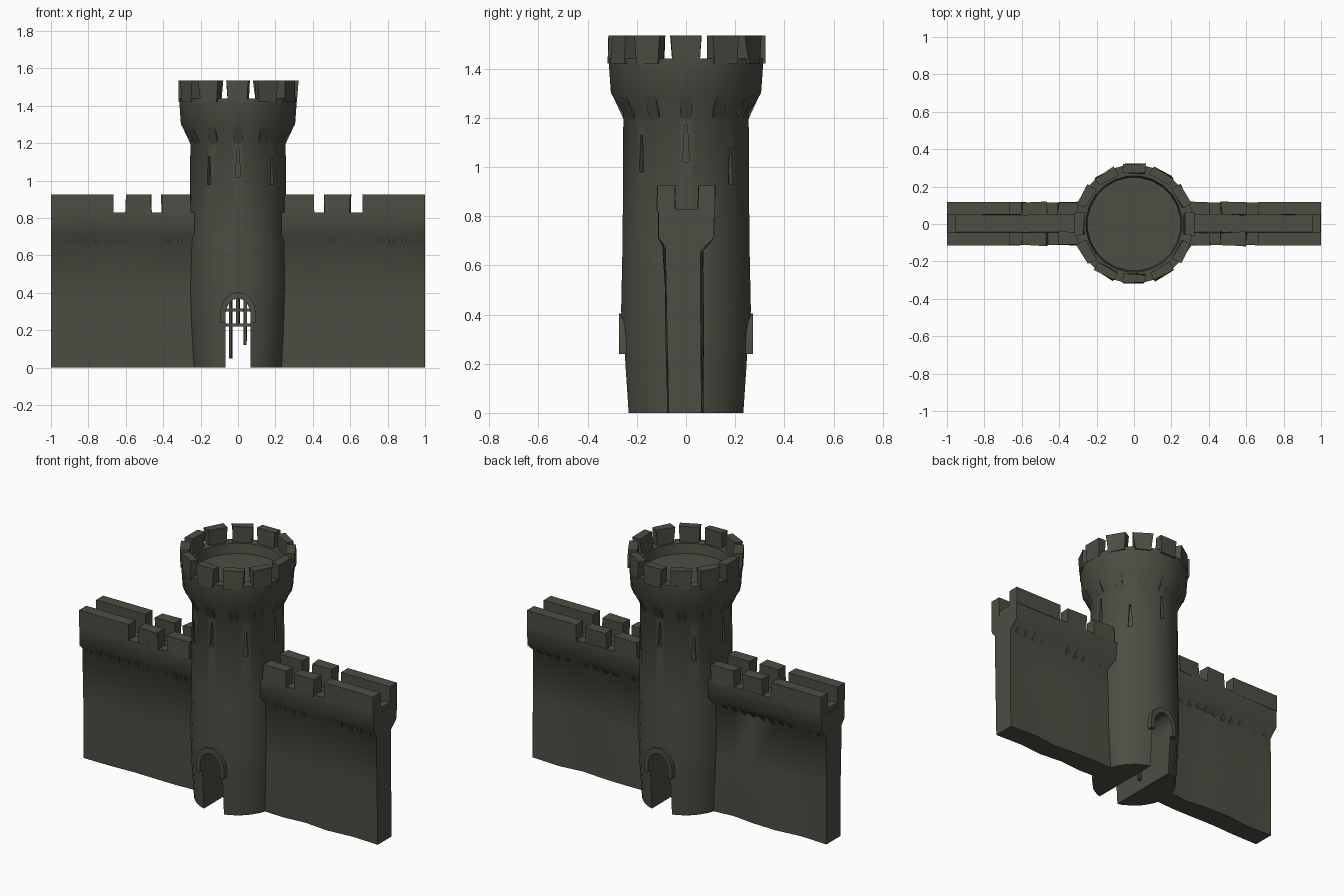
import bpy, bmesh, math, random
from mathutils import Matrix, Vector

random.seed(4)
if "Cube" in bpy.data.objects:
    bpy.data.objects.remove(bpy.data.objects["Cube"])

stone = bpy.data.materials.new("dark olive stone")
stone.use_nodes = True
COLOUR = (0.075, 0.073, 0.056, 1)
stone.diffuse_color = COLOUR
bsdf = next(n for n in stone.node_tree.nodes if n.type == "BSDF_PRINCIPLED")
bsdf.inputs["Base Color"].default_value = COLOUR
bsdf.inputs["Roughness"].default_value = 0.9


def finish(name, bm, angle=35):
    bmesh.ops.recalc_face_normals(bm, faces=bm.faces)
    me = bpy.data.meshes.new(name)
    bm.to_mesh(me)
    bm.free()
    me.materials.append(stone)
    ob = bpy.data.objects.new(name, me)
    bpy.context.collection.objects.link(ob)
    smooth(ob, angle)
    return ob


def smooth(ob, angle):
    bpy.ops.object.select_all(action="DESELECT")
    ob.select_set(True)
    bpy.context.view_layer.objects.active = ob
    bpy.ops.object.shade_smooth_by_angle(angle=math.radians(angle))


def loft(bm, rings, caps=True):
    """Join equal closed rings of points; close both ends."""
    vs = [[bm.verts.new(p) for p in r] for r in rings]
    n = len(vs[0])
    for a, b in zip(vs, vs[1:]):
        for i in range(n):
            j = (i + 1) % n
            bm.faces.new((a[i], a[j], b[j], b[i]))
    if caps:
        bm.faces.new(vs[0])
        bm.faces.new(vs[-1])


def block(bm, x, y, z, top=1.0, jitter=0.0, turn=0.0):
    """Box between (low, high) pairs; top scales its width along y."""
    rot = Matrix.Rotation(turn, 3, "Z")
    rings = []
    for h, s in ((z[0], 1.0), (z[1], top)):
        ring = [Vector((px, py * s, h)) for px, py in
                ((x[0], y[0]), (x[1], y[0]), (x[1], y[1]), (x[0], y[1]))]
        for p in ring:
            p.x += random.uniform(-jitter, jitter)
            p.y += random.uniform(-jitter, jitter)
        rings.append([rot @ p for p in ring])
    loft(bm, rings)


def bracket(bm, out, base, drop, half, place):
    """Wedge corbel, flat on top, pointed at its foot."""
    tri = ((base - 0.03, drop[1]), (out, drop[1]), (base - 0.005, drop[0]))
    loft(bm, [[place @ Vector((r, s * (half if r == out else half * 0.7), h))
               for r, h in tri] for s in (-1, 1)])


def arch(half, spring, peak, foot, steps=8):
    """Outline of a round-headed opening, left foot to right foot."""
    pts = [(-half, foot)]
    for i in range(steps + 1):
        a = math.pi * (1 - i / steps)
        pts.append((half * math.cos(a), spring + (peak - spring) * math.sin(a)))
    return pts + [(half, foot)]


# Tower shaft with flared parapet
SIDES = 24
profile = [(0.245, 0), (0.258, 0.2), (0.266, 0.42), (0.26, 0.7), (0.257, 1.22),
           (0.308, 1.3), (0.318, 1.44), (0.258, 1.44), (0.25, 1.38)]
bm = bmesh.new()
loft(bm, [[(r * math.cos(a), r * math.sin(a), h) for a in
           (math.tau * (i + 0.5) / SIDES for i in range(SIDES))] for r, h in profile])
tower = finish("tower", bm)

# Doorway tunnel and arrow slits cut from the tower
bm = bmesh.new()
door = arch(0.068, 0.28, 0.37, -0.05)
loft(bm, [[(x, y, z) for x, z in door] for y in (-0.4, 0.4)])
for deg, low in ((-90, 1.02), (-127, 0.98), (0, 1.02), (45, 0.93),
                 (90, 1.02), (135, 0.95), (180, 1.02), (-45, 0.98)):
    block(bm, (0.235, 0.3), (-0.013, 0.013), (low, low + 0.15),
          top=0.4, turn=math.radians(deg))
cutter = finish("opening_cutter", bm)
cutter.hide_render = True
mod = tower.modifiers.new("openings", "BOOLEAN")
mod.operation = "DIFFERENCE"
mod.solver = "EXACT"
mod.object = cutter
bpy.context.view_layer.objects.active = tower
bpy.ops.object.modifier_apply(modifier=mod.name)
bpy.data.objects.remove(cutter)
smooth(tower, 35)

# Tower battlements and the corbels under them
bm = bmesh.new()
corbels = bmesh.new()
for i in range(12):
    a = math.tau * i / 12
    block(bm, (0.268, 0.318), (-0.052, 0.052), (1.42, 1.535),
          top=1.15, jitter=0.006, turn=a)
    bracket(corbels, 0.305, 0.257, (1.19, 1.305), 0.03, Matrix.Rotation(a, 3, "Z"))
finish("tower_battlements", bm)
finish("tower_corbels", corbels)

# Raised hood over the door at front and back
for side, label in ((-1, "front"), (1, "back")):
    bm = bmesh.new()
    inner = arch(0.068, 0.28, 0.37, 0.24)
    outer = arch(0.095, 0.29, 0.405, 0.24)
    ring = inner + outer[::-1]
    n = len(inner)
    faces = []
    for y in (0.22, 0.272):
        faces.append([bm.verts.new((x, side * y, z)) for x, z in ring])
    m = len(ring)
    for i in range(m):
        j = (i + 1) % m
        bm.faces.new((faces[0][i], faces[0][j], faces[1][j], faces[1][i]))
    for f in faces:
        for i in range(n - 1):
            bm.faces.new((f[i], f[i + 1], f[m - 2 - i], f[m - 1 - i]))
    finish(label + "_door_hood", bm)

# Broken gate bars inside the doorway
bm = bmesh.new()
for x, low in ((-0.04, 0.05), (0.0, 0.22), (0.04, 0.12)):
    block(bm, (x - 0.008, x + 0.008), (-0.008, 0.008), (low, 0.37), jitter=0.004)
for z in (0.22, 0.3):
    block(bm, (-0.07, 0.07), (-0.006, 0.006), (z, z + 0.015))
finish("gate_bars", bm)

# Curtain walls: hollow-topped section swept out from the tower
section = [(-0.072, 0), (0.065, 0), (0.062, 0.35), (0.06, 0.66), (0.113, 0.71),
           (0.116, 0.83), (0.052, 0.83), (0.05, 0.8), (-0.044, 0.8), (-0.046, 0.83),
           (-0.113, 0.83), (-0.112, 0.71), (-0.085, 0.68), (-0.076, 0.35)]
stations = (0.2, 0.36, 0.5, 0.66, 0.82, 1.0)
for side, label in ((-1, "right"), (1, "left")):
    bm = bmesh.new()
    rings = []
    for x in stations:
        ring = []
        for y, z in section:
            rough = 0.012 if z < 0.7 and x < 1 else 0.002
            ring.append((side * x, y + random.uniform(-rough, rough), z))
        rings.append(ring)
    loft(bm, rings)
    # low lip closing the walkway end
    block(bm, sorted((side * 0.955, side * 0.998)), (-0.05, 0.055), (0.78, 0.83))
    finish(label + "_wall", bm, 50)

    # battlements on both edges of the wall, and corbels below
    bm = bmesh.new()
    corbels = bmesh.new()
    for low, high in ((0.25, 0.405), (0.465, 0.6), (0.665, 1.0)):
        for y in ((-0.115, -0.045), (0.05, 0.118)):
            block(bm, sorted((side * low, side * high)), y, (0.82, 0.925),
                  jitter=0.0 if high == 1.0 else 0.006)
    for i in range(11):
        x = side * (0.31 + i * 0.064)
        for turn, base in ((-90, 0.08), (90, 0.06)):
            place = Matrix.Rotation(math.radians(turn), 3, "Z")
            wedge = bmesh.new()
            bracket(wedge, 0.106, base, (0.64, 0.715), 0.014, place)
            bmesh.ops.translate(wedge, verts=wedge.verts, vec=(x, 0, 0))
            piece = bpy.data.meshes.new("corbel")
            wedge.to_mesh(piece)
            wedge.free()
            corbels.from_mesh(piece)
            bpy.data.meshes.remove(piece)
    finish(label + "_wall_battlements", bm)
    finish(label + "_wall_corbels", corbels)
